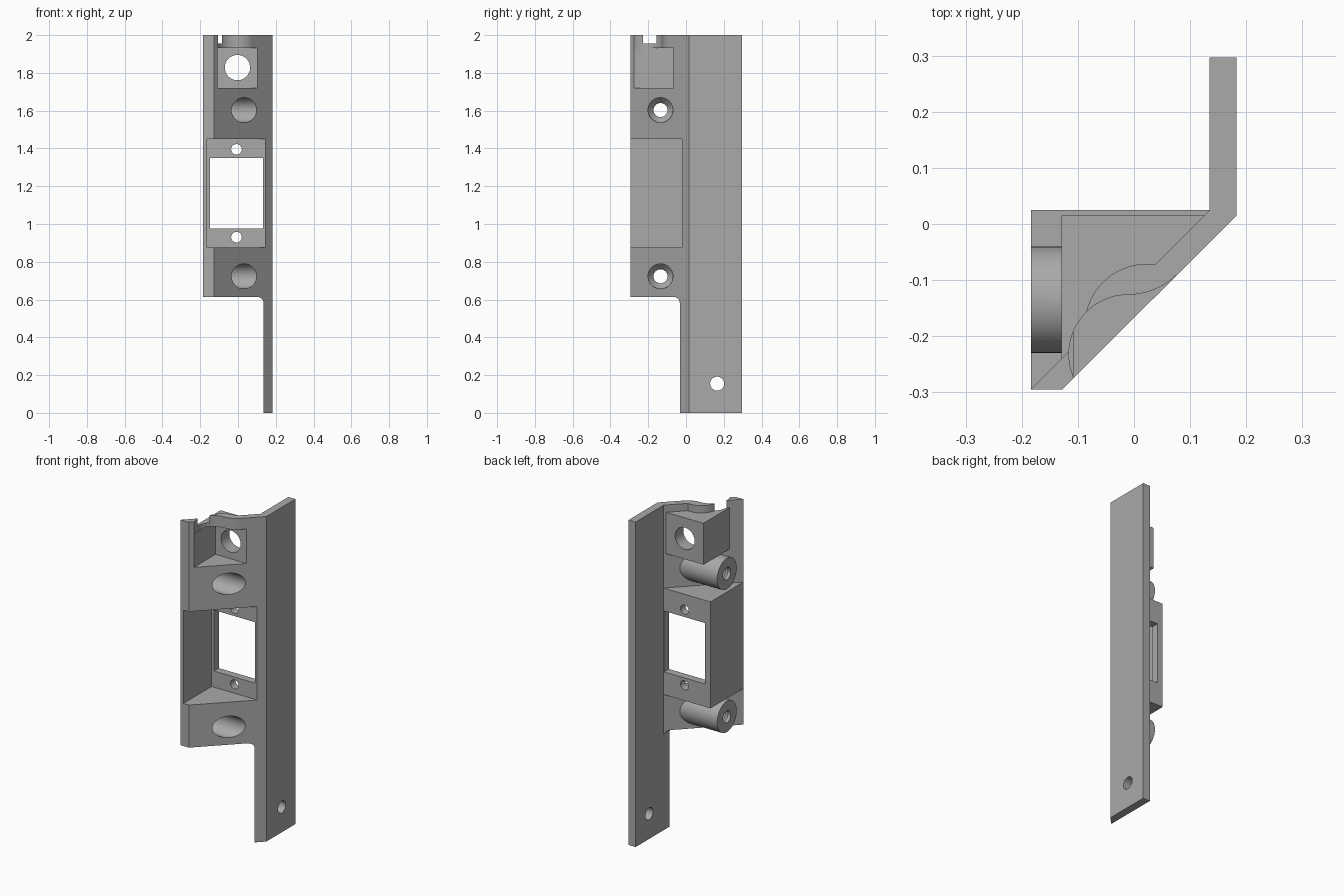
import bpy, bmesh, math
from mathutils import Matrix

if "Cube" in bpy.data.objects:
    bpy.data.objects.remove(bpy.data.objects["Cube"], do_unlink=True)

grey = bpy.data.materials.new("plain grey")
grey.use_nodes = True
grey.diffuse_color = (0.4, 0.4, 0.4, 1)
grey.node_tree.nodes["Principled BSDF"].inputs["Base Color"].default_value = grey.diffuse_color


def to_object(bm, name):
    bmesh.ops.recalc_face_normals(bm, faces=bm.faces)
    mesh = bpy.data.meshes.new(name)
    bm.to_mesh(mesh)
    bm.free()
    mesh.materials.append(grey)
    obj = bpy.data.objects.new(name, mesh)
    bpy.context.collection.objects.link(obj)
    return obj


def prism(name, points, low, high, axis="z"):
    """Extrude a closed outline along z (x, y points) or y (x, z points)."""
    bm = bmesh.new()
    place = (lambda a, b: (a, b, low)) if axis == "z" else (lambda a, b: (a, low, b))
    face = bm.faces.new([bm.verts.new(place(a, b)) for a, b in points])
    new = bmesh.ops.extrude_face_region(bm, geom=[face])["geom"]
    for v in new:
        if isinstance(v, bmesh.types.BMVert):
            setattr(v.co, axis, high)
    return to_object(bm, name)


def block(name, x0, x1, y0, y1, z0, z1):
    return prism(name, [(x0, y0), (x1, y0), (x1, y1), (x0, y1)], z0, z1)


def rod(name, axis, a, b, across, z, r1, r2=None, slant=False):
    """Cylinder or cone along x or y, from a to b; slant trims the far end at 45 degrees."""
    bm = bmesh.new()
    bmesh.ops.create_cone(bm, cap_ends=True, segments=48, radius1=r1,
                          radius2=r1 if r2 is None else r2, depth=b - a)
    turn = Matrix.Rotation(math.pi / 2, 4, "Y") if axis == "x" else Matrix.Rotation(-math.pi / 2, 4, "X")
    mid = (a + b) / 2
    spot = (mid, across, z) if axis == "x" else (across, mid, z)
    bm.transform(Matrix.Translation(spot) @ turn)
    if slant:
        for v in bm.verts:
            if v.co.x > mid:
                v.co.x = v.co.y + 0.14
    return to_object(bm, name)


def arc(cx, cy, r, start, end, steps=20):
    angles = [math.radians(start + (end - start) * i / steps) for i in range(steps + 1)]
    return [(cx + r * math.cos(t), cy + r * math.sin(t)) for t in angles]


def combine(body, tool, operation):
    tool.hide_render = True
    mod = body.modifiers.new("shape", "BOOLEAN")
    mod.operation, mod.object, mod.solver = operation, tool, "EXACT"
    bpy.context.view_layer.objects.active = body
    bpy.ops.object.modifier_apply(modifier=mod.name)
    bpy.data.objects.remove(tool, do_unlink=True)


# Bent plate: straight flange plus diagonal web
bracket = prism("bracket", [(0.135, 0.297), (0.135, 0.025), (-0.184, -0.295),
                            (-0.128, -0.295), (0.183, 0.015), (0.183, 0.297)], 0, 2)
combine(bracket, prism("lower_cutout", [(-0.4, -0.1), (0.135, -0.1)]
                       + arc(0.105, 0.583, 0.03, 0, 90, 8) + [(-0.4, 0.613)],
                       -0.5, 0.1, "y"), "DIFFERENCE")

# Housings and bosses behind the web
added = [
    prism("large_housing", [(-0.184, -0.295), (-0.155, -0.295), (0.15, 0.01),
                            (0.15, 0.025), (-0.184, 0.025)], 0.835, 1.49),
    prism("small_housing", [(-0.129, -0.269), (0.155, 0.015), (-0.129, 0.015)], 1.70, 1.955),
    prism("bowed_wall", arc(0.023, -0.182, 0.111, 81, 167)
          + [(0, -0.14), (0.06, -0.08)], 1.94, 2),
]
for z in (0.723, 1.603):
    added.append(rod("boss", "x", -0.184, 0.1, -0.135, z, 0.095, slant=True))
for part in added:
    combine(bracket, part, "UNION")

# Pockets, window, relief at the top
cuts = [
    block("large_pocket", -0.165, 0.3, -0.4, -0.022, 0.875, 1.45),
    block("window", -0.148, 0.132, -0.1, 0.1, 0.975, 1.35),
    block("small_pocket", -0.108, 0.3, -0.4, -0.065, 1.72, 1.932),
    rod("round_opening", "y", -0.1, 0.1, -0.003, 1.828, 0.067),
    prism("top_relief", arc(-0.01, -0.232, 0.106, 208, 90)
          + arc(-0.01, -0.006, 0.12, -90, -46)[1:] + [(0.2, -0.15), (0, -0.4)], 1.925, 2.1),
]
for z in (0.93, 1.395):
    cuts.append(rod("small_screw_hole", "y", -0.1, 0.1, -0.008, z, 0.028))
# Sunken screw holes through the bosses
for z in (0.723, 1.603):
    cuts += [rod("screw_hole", "x", -0.3, 0, -0.135, z, 0.037),
             rod("screw_cone", "x", -0.165, -0.13, -0.135, z, 0.037, 0.066),
             rod("head_well", "x", -0.131, 0.3, -0.135, z, 0.066)]
# Countersunk hole in the flange
cuts += [rod("flange_hole", "x", 0, 0.3, 0.165, 0.155, 0.037),
         rod("flange_cone", "x", 0.15, 0.184, 0.165, 0.155, 0.037, 0.067)]
for tool in cuts:
    combine(bracket, tool, "DIFFERENCE")

bpy.ops.object.select_all(action="DESELECT")
bracket.select_set(True)
bpy.context.view_layer.objects.active = bracket
bpy.ops.object.shade_smooth_by_angle(angle=math.radians(30))
